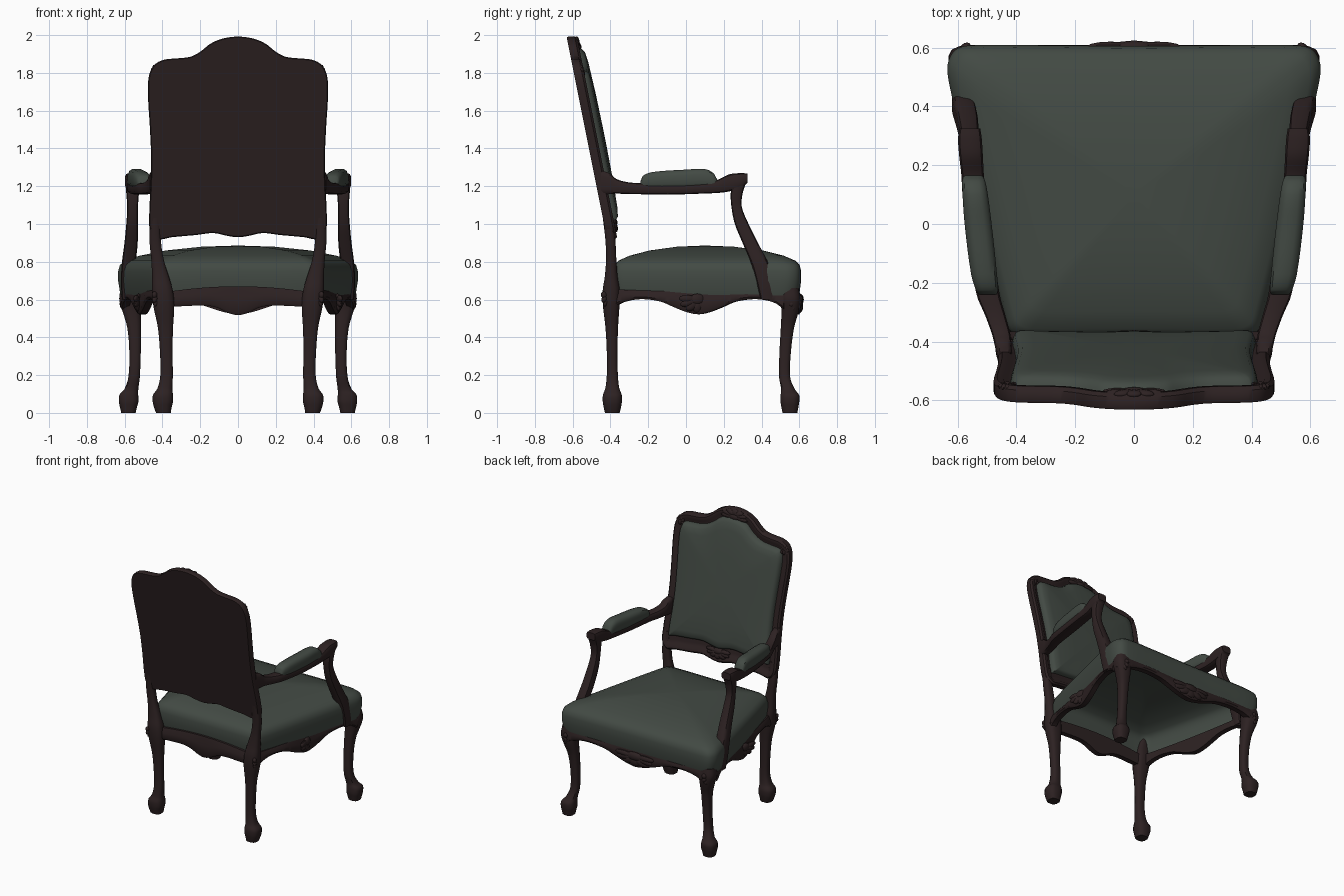
import bpy, bmesh, math
from mathutils import Matrix, Vector

if "Cube" in bpy.data.objects:
    bpy.data.objects.remove(bpy.data.objects["Cube"])


def material(name, rgb):
    m = bpy.data.materials.new(name)
    m.diffuse_color = (*rgb, 1)
    m.use_nodes = True
    m.node_tree.nodes["Principled BSDF"].inputs["Base Color"].default_value = m.diffuse_color
    return m


WOOD = material("dark wood", (0.026, 0.0155, 0.016))
CLOTH = material("grey green cloth", (0.055, 0.068, 0.057))


def finish(name, bm, mat, mirror=False, angle=40):
    bmesh.ops.recalc_face_normals(bm, faces=bm.faces[:])
    me = bpy.data.meshes.new(name)
    bm.to_mesh(me)
    bm.free()
    me.materials.append(mat)
    me.polygons.foreach_set("use_smooth", [True] * len(me.polygons))
    me.set_sharp_from_angle(angle=math.radians(angle))
    ob = bpy.data.objects.new(name, me)
    bpy.context.collection.objects.link(ob)
    if mirror:
        mod = ob.modifiers.new("Mirror", 'MIRROR')
        mod.use_mirror_merge = False
    return ob


def smooth(pts, k=4, closed=False):
    """Smooth curve through points of any dimension, chord-length spaced."""
    p = [Vector(q) for q in pts]
    n = len(p)

    def tangent(i):
        a = p[(i - 1) % n] if closed else p[max(i - 1, 0)]
        b = p[(i + 1) % n] if closed else p[min(i + 1, n - 1)]
        return (b - a) / ((p[i] - a).length + (b - p[i]).length)
    out = []
    for i in range(n if closed else n - 1):
        j = (i + 1) % n
        d = (p[j] - p[i]).length
        for s in range(k):
            t = s / k
            out.append(p[i] * (2*t**3 - 3*t**2 + 1) + tangent(i) * d * (t**3 - 2*t**2 + t)
                       + p[j] * (3*t**2 - 2*t**3) + tangent(j) * d * (t**3 - t**2))
    return out if closed else out + [p[-1]]


def skin(name, rings, mat, mirror=False, angle=40, bottom=True):
    bm = bmesh.new()
    vs = [[bm.verts.new(q) for q in r] for r in rings]
    n = len(vs[0])
    for a, b in zip(vs, vs[1:]):
        for i in range(n):
            bm.faces.new((a[i], a[(i + 1) % n], b[(i + 1) % n], b[i]))
    if bottom:
        bm.faces.new(vs[0])
    bm.faces.new(vs[-1])
    return finish(name, bm, mat, mirror, angle)


def section(ru, rv, e, n=12):
    pts = []
    for i in range(n):
        a = 2 * math.pi * (i + 0.5) / n
        c, s = math.cos(a), math.sin(a)
        pts.append((math.copysign(abs(c)**e, c) * ru, math.copysign(abs(s)**e, s) * rv))
    return pts


def post(name, path, e=0.7):
    """Upright carved post: path of (x, y, z, rx, ry)."""
    skin(name, [[(q[0] + u, q[1] + v, q[2]) for u, v in section(q[3], q[4], e)]
                for q in smooth(path)], WOOD, True)


def bar(name, path, mat, e):
    """Bar running along y: path of (y, x, z, rx, rz)."""
    skin(name, [[(q[1] + u, q[0], q[2] + v) for u, v in section(q[3], q[4], e)]
                for q in smooth(path)], mat, True)


def outline(half, k=4):
    full = half + [(-x, y) for x, y in half[-2:0:-1]]
    return smooth(full, k, True)


def inset(loop, d):
    n = len(loop)
    res = []
    for i in range(n):
        t = (loop[(i + 1) % n] - loop[i - 1]).normalized()
        res.append(loop[i] + Vector((t.y, -t.x)) * d)
    return res


def shell(name, loc, yaw, size, tilt=0.0, down=False, mirror=False):
    """Carved fan of lobes with a boss in the middle."""
    bm = bmesh.new()
    base = (Matrix.Translation(loc) @ Matrix.Rotation(yaw, 4, 'Z')
            @ Matrix.Rotation(tilt, 4, 'X') @ Matrix.Diagonal((*size, 1)))
    for i in range(7):
        a = math.radians(-96 + 32 * i) + (math.pi if down else 0)
        m = (base @ Matrix.Rotation(a, 4, 'Y') @ Matrix.Translation((0, 0, 0.52))
             @ Matrix.Diagonal((0.3, 0.8, 0.48, 1)))
        bmesh.ops.create_uvsphere(bm, u_segments=10, v_segments=6, radius=1, matrix=m)
    bmesh.ops.create_uvsphere(bm, u_segments=10, v_segments=6, radius=1,
                              matrix=base @ Matrix.Diagonal((0.45, 1, 0.45, 1)))
    finish(name, bm, WOOD, mirror)


def back_pt(x, z, d):
    return (x, -0.42 - 0.2 * (z - 0.93) + d, z)


# Backrest: leaning board with a moulded rim, and its cushion
half = [(0, 1.992), (.08, 1.982), (.145, 1.955), (.20, 1.912), (.25, 1.886), (.32, 1.877),
        (.39, 1.87), (.44, 1.845), (.47, 1.79), (.477, 1.70), (.466, 1.5), (.46, 1.35),
        (.463, 1.2), (.47, 1.05), (.464, .96), (.42, .92), (.35, .93), (.22, .942),
        (.13, .952), (.06, .938), (0, .93)]
rim = outline(half)
skin("backrest_frame", [[back_pt(q.x, q.y, d) for q in inset(rim, i)] for i, d in
     ((.005, 0), (0, .008), (0, .043), (.012, .055), (.032, .054), (.046, .044), (.065, .042))],
     WOOD)
edge = [Vector((q.x, q.y + .04 * min(1, max(0, (1.3 - q.y) / .3)))) for q in inset(rim, .06)]
rings = []
for s, d in ((1.01, .036), (1, .055), (.985, .07), (.95, .081), (.85, .088), (.5, .094),
             (.1, .096)):
    rings.append([back_pt(q.x * s, 1.45 + (q.y - 1.45) * s, d) for q in edge])
skin("backrest_cushion", rings, CLOTH, angle=60)

# Seat cushion, a shell open underneath
seat = outline([(0, .605), (.35, .608), (.56, .607), (.61, .59), (.634, .54), (.625, .46),
                (.53, .05), (.435, -.33), (.415, -.37), (.37, -.385), (0, -.385)])
prof = [(.975, .62), (.985, .64), (1, .70), (1, .75), (.985, .783), (.94, .806),
        (.82, .832), (.6, .86), (.3, .88), (.05, .885)]
skin("seat_cushion", [[(q.x * s, .1 + (q.y - .1) * s, z) for q in seat] for s, z in prof],
     CLOTH, angle=60, bottom=False)

# Legs: curved front pair, and back pair running up into the backrest
post("front_leg", [(.58, .55, 0, .039, .04), (.58, .55, .03, .046, .046),
                   (.579, .55, .06, .053, .051), (.578, .55, .095, .051, .05),
                   (.565, .54, .125, .038, .037), (.55, .522, .19, .031, .03),
                   (.545, .525, .32, .031, .031), (.55, .537, .45, .037, .036),
                   (.563, .551, .54, .05, .047), (.57, .552, .60, .06, .054),
                   (.568, .548, .66, .055, .05)])
post("back_leg", [(.395, -.39, 0, .04, .04), (.398, -.39, .03, .048, .047),
                  (.398, -.39, .06, .055, .052), (.397, -.39, .095, .054, .051),
                  (.387, -.39, .13, .04, .038), (.378, -.39, .20, .034, .03),
                  (.38, -.391, .32, .034, .029), (.384, -.393, .45, .041, .034),
                  (.393, -.396, .57, .057, .045), (.40, -.396, .65, .056, .046),
                  (.41, -.396, .72, .046, .035), (.426, -.396, .81, .034, .028),
                  (.438, -.40, .91, .031, .027), (.437, -.415, 1.04, .028, .027)])


# Scalloped rails round the seat
def rail(name, p0, p1, top, rise, prof, mirror=False):
    p0, p1 = Vector(p0), Vector(p1)
    d = (p1 - p0).normalized()
    n = Vector((-d.y, d.x))
    full = prof + [(1 - t, z) for t, z in prof[-2::-1]]
    rings = []
    for t, zb in smooth(full):
        zt = top + rise * (1 - abs(2 * t - 1)**2)
        c = p0.lerp(p1, t)
        ring = []
        for o, z in ((-.026, zt), (.006, zt), (.018, zt * .6 + zb * .4), (.02, zb + .012),
                     (.012, zb), (-.026, zb)):
            q = c + n * o
            ring.append((q.x, q.y, z))
        rings.append(ring)
    skin(name, rings, WOOD, mirror)


scallop = [(0, .55), (.06, .585), (.16, .602), (.28, .59), (.36, .56), (.43, .535), (.5, .522)]
rail("front_rail", (-.57, .588), (.57, .588), .655, -.012, scallop)
rail("side_rail", (.605, .52), (.42, -.39), .655, -.012, scallop, True)
rail("back_rail", (.38, -.392), (-.38, -.392), .64, .03,
     [(0, .56), (.12, .565), (.28, .568), (.36, .555), (.43, .53), (.5, .517)])

# Armrests: wooden arm, padded top and curved support
bar("arm", [(-.45, .44, 1.22, .026, .065), (-.40, .447, 1.212, .03, .055),
            (-.37, .453, 1.2, .032, .04), (-.31, .472, 1.19, .035, .032),
            (-.24, .496, 1.187, .04, .03), (-.05, .526, 1.183, .043, .027),
            (.10, .543, 1.19, .041, .029), (.17, .549, 1.2, .039, .036),
            (.23, .554, 1.218, .041, .046), (.29, .558, 1.23, .041, .04),
            (.325, .558, 1.242, .036, .026)], WOOD, .5)
bar("arm_pad", [(-.24, .497, 1.205, .03, .024), (-.225, .5, 1.222, .038, .036),
                (-.17, .51, 1.23, .045, .047), (0, .53, 1.236, .047, .053),
                (.10, .54, 1.239, .044, .053), (.145, .545, 1.228, .04, .042),
                (.165, .547, 1.21, .033, .026)], CLOTH, .65)
post("arm_support", [(.585, .43, .60, .03, .035), (.585, .42, .68, .035, .045),
                     (.58, .395, .78, .037, .047), (.567, .345, .89, .036, .042),
                     (.56, .295, 1.0, .032, .037), (.558, .268, 1.09, .029, .028),
                     (.558, .268, 1.16, .034, .032), (.558, .28, 1.21, .038, .036)], .55)

# Carved shells on crest, lower back rail, seat rails and knees
shell("crest_carving", back_pt(0, 1.94, .05), 0, (.11, .018, .055), .2)
shell("lower_back_carving", back_pt(0, 1.01, .055), 0, (.10, .018, .055), .2, True)
shell("shoulder_carving", back_pt(.43, 1.80, .045), 0, (.035, .014, .05), .2, False, True)
shell("front_rail_carving", (0, .604, .60), 0, (.16, .02, .07), 0, True)
shell("side_rail_carving", (.527, .06, .60), math.radians(-78.5), (.10, .018, .07), 0, True, True)
shell("front_knee_carving", (.592, .58, .60), math.radians(-45), (.048, .02, .07), 0, True, True)
shell("back_knee_carving", (.43, -.415, .62), math.radians(-240), (.04, .018, .065), 0, True, True)
